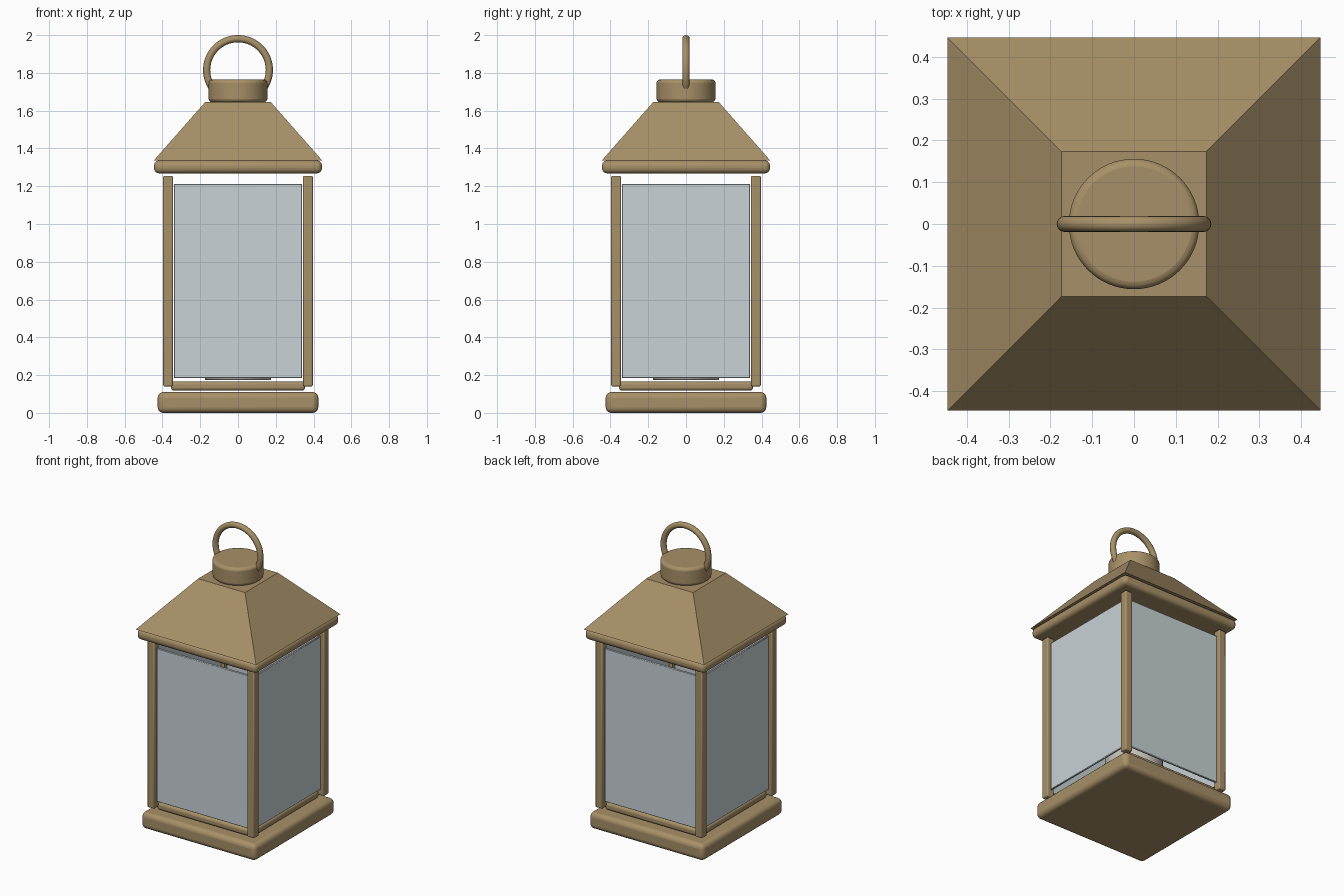
import bpy, bmesh, math
from mathutils import Matrix

if "Cube" in bpy.data.objects:
    bpy.data.objects.remove(bpy.data.objects["Cube"])


def material(name, rgb):
    m = bpy.data.materials.new(name)
    m.diffuse_color = (*rgb, 1)
    m.use_nodes = True
    m.node_tree.nodes["Principled BSDF"].inputs["Base Color"].default_value = m.diffuse_color
    return m


BRASS = material("antique_brass", (0.39, 0.28, 0.138))
GLASS = material("frosted_glass", (0.58, 0.645, 0.67))
WAX = material("candle_wax", (0.55, 0.53, 0.48))


def finish(bm, name, mat, bevel=0, segments=3):
    me = bpy.data.meshes.new(name)
    bm.to_mesh(me)
    bm.free()
    ob = bpy.data.objects.new(name, me)
    bpy.context.collection.objects.link(ob)
    me.materials.append(mat)
    if bevel:
        mod = ob.modifiers.new("rounded_edges", "BEVEL")
        mod.width = bevel
        mod.segments = segments
        mod.limit_method = "ANGLE"
    bpy.ops.object.select_all(action="DESELECT")
    ob.select_set(True)
    bpy.context.view_layer.objects.active = ob
    bpy.ops.object.shade_smooth_by_angle(angle=math.radians(35))
    return ob


def box(name, mat, x, y, z0, z1, sx, sy, bevel=0, segments=3):
    bm = bmesh.new()
    bmesh.ops.create_cube(bm, size=1, matrix=Matrix.Translation((x, y, (z0 + z1) / 2))
                          @ Matrix.Diagonal((sx, sy, z1 - z0, 1)))
    return finish(bm, name, mat, bevel, segments)


def cone(name, mat, r0, r1, z0, z1, sides, turn=0, bevel=0):
    bm = bmesh.new()
    bmesh.ops.create_cone(bm, cap_ends=True, segments=sides, radius1=r0, radius2=r1,
                          depth=z1 - z0, matrix=Matrix.Translation((0, 0, (z0 + z1) / 2))
                          @ Matrix.Rotation(turn, 4, "Z"))
    return finish(bm, name, mat, bevel)


# Base, floor plate and eave rim
box("base", BRASS, 0, 0, 0.0, 0.11, 0.85, 0.85, 0.03, 4)
box("floor_plate", BRASS, 0, 0, 0.118, 0.166, 0.71, 0.71, 0.016)
box("eave_rim", BRASS, 0, 0, 1.268, 1.336, 0.89, 0.89, 0.028, 4)

# Corner posts
for sx in (-1, 1):
    for sy in (-1, 1):
        box("corner_post", BRASS, 0.37 * sx, 0.37 * sy, 0.14, 1.255, 0.052, 0.052, 0.007, 2)

# Glass panes
for s in (-1, 1):
    box("glass_pane", GLASS, 0, 0.37 * s, 0.185, 1.212, 0.68, 0.014, 0.003, 1)
    box("glass_pane", GLASS, 0.37 * s, 0, 0.185, 1.212, 0.014, 0.68, 0.003, 1)

# Candle inside
cone("candle", WAX, 0.176, 0.176, 0.174, 0.70, 48, bevel=0.01)

# Pyramid roof and round cap
q = math.sqrt(2)
cone("roof", BRASS, 0.446 * q, 0.174 * q, 1.336, 1.645, 4, math.pi / 4)
cone("cap", BRASS, 0.156, 0.156, 1.645, 1.765, 64, bevel=0.018)

# Carrying ring
bpy.ops.mesh.primitive_torus_add(major_segments=64, minor_segments=16, major_radius=0.166,
                                 minor_radius=0.019, location=(0, 0, 1.815),
                                 rotation=(math.pi / 2, 0, 0))
ring = bpy.context.object
ring.name = "carrying_ring"
ring.data.materials.append(BRASS)
bpy.ops.object.shade_smooth()
